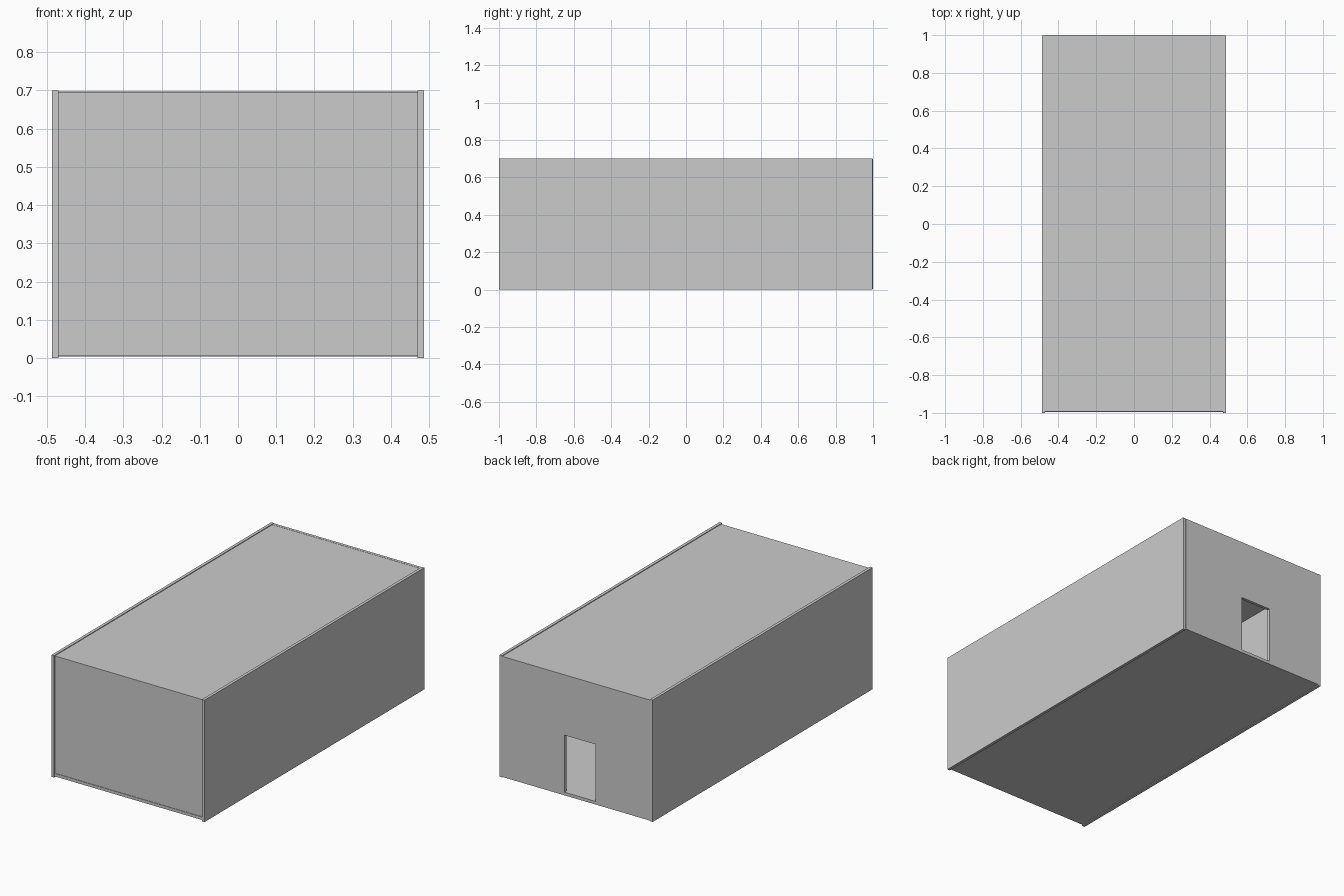
import bpy

if "Cube" in bpy.data.objects:
    bpy.data.objects.remove(bpy.data.objects["Cube"])

T = 0.017            # panel thickness
HALF_W, H = 0.487, 0.70


def box(name, x, y, z):
    """Axis-aligned panel from (min, max) ranges."""
    lo, hi = zip(x, y, z)
    bpy.ops.mesh.primitive_cube_add(size=1, location=[(a + b) / 2 for a, b in zip(lo, hi)])
    ob = bpy.context.object
    ob.name = name
    ob.scale = [b - a for a, b in zip(lo, hi)]
    bpy.ops.object.transform_apply(location=False, rotation=False, scale=True)
    return ob


inner = (-HALF_W + T, HALF_W - T)

# Side walls, standing slightly proud of the front and roof
for name, s in (("left_wall", -1), ("right_wall", 1)):
    box(name, sorted((s * HALF_W, s * (HALF_W - T))), (-1, 0.998), (0, H))

# Floor and roof panels between the side walls
box("floor", inner, (-0.995, 1 - T), (0.005, 0.022))
box("roof", inner, (-0.992 + T, 1 - T), (0.696 - T, 0.696))

# Front wall resting on the floor
box("front_wall", inner, (-0.992, -0.992 + T), (0.022, 0.696))

# Back wall with an open doorway
back = box("back_wall", inner, (1 - T, 1), (0.004, 0.697))
cutter = box("doorway_cutter", (-0.124, 0.073), (0.9, 1.1), (0.022, 0.35))
cut = back.modifiers.new("doorway", 'BOOLEAN')
cut.operation = 'DIFFERENCE'
cut.solver = 'EXACT'
cut.object = cutter
cutter.hide_render = True
cutter.hide_set(True)
